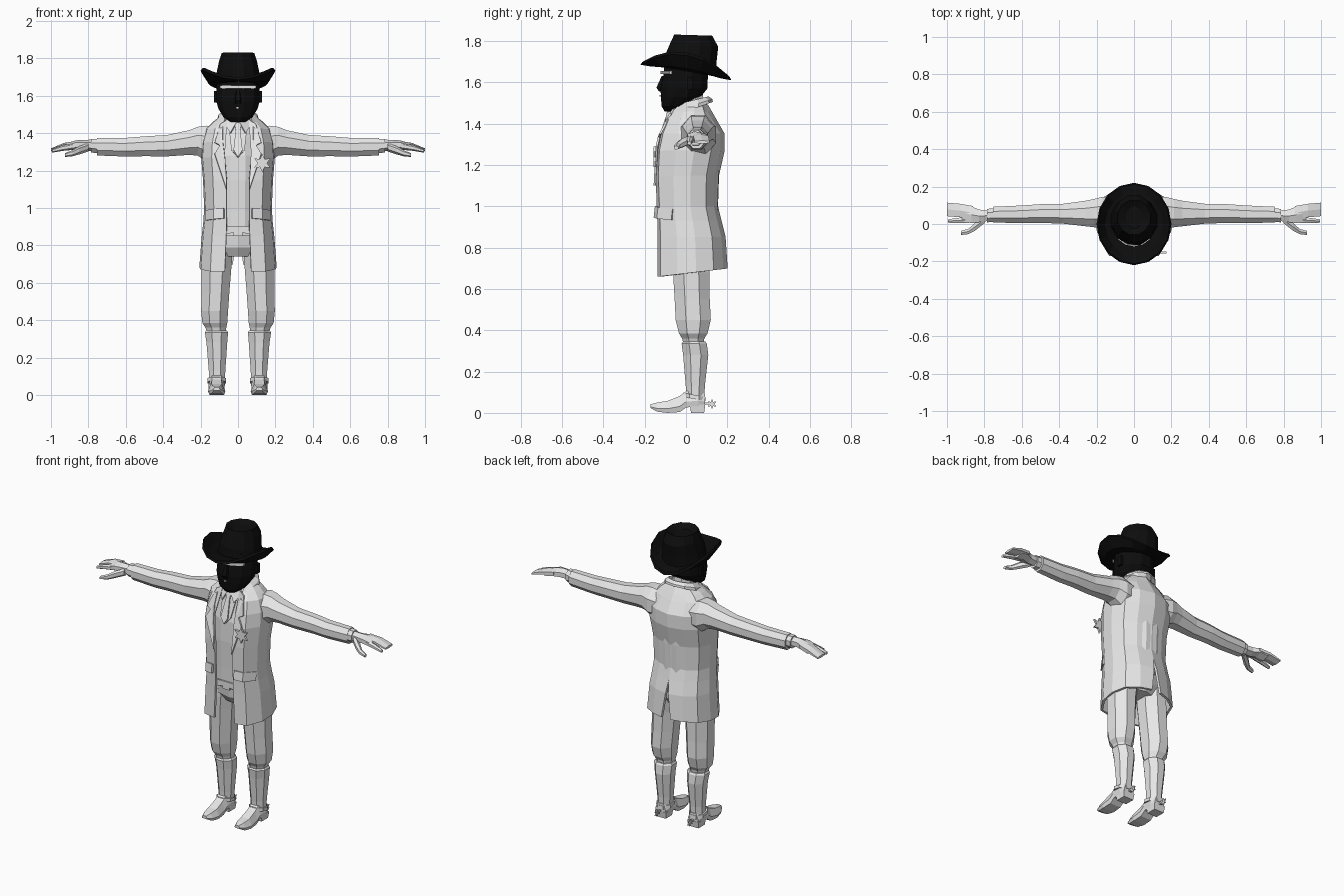
import bpy, bmesh, math
from math import sin, cos, pi


def material(name, v):
    m = bpy.data.materials.new(name)
    m.diffuse_color = (v, v, v, 1)
    return m


GREY = material("light grey", 0.8)
BLACK = material("black", 0.004)


def finish(name, bm, mat, mirror=False, thick=0):
    bmesh.ops.recalc_face_normals(bm, faces=bm.faces[:])
    me = bpy.data.meshes.new(name)
    bm.to_mesh(me)
    bm.free()
    me.materials.append(mat)
    ob = bpy.data.objects.new(name, me)
    bpy.context.collection.objects.link(ob)
    if mirror:
        ob.modifiers.new("mirror", "MIRROR")
    if thick:
        s = ob.modifiers.new("thickness", "SOLIDIFY")
        s.thickness, s.offset = thick, 0
    return ob


def loft(name, rings, mat=GREY, mirror=False, closed=True, caps=True, thick=0):
    """Skin a list of equal-length point rings."""
    bm = bmesh.new()
    rows = [[bm.verts.new(p) for p in r] for r in rings]
    n = len(rows[0])
    for a, b in zip(rows, rows[1:]):
        for i in range(n if closed else n - 1):
            j = (i + 1) % n
            bm.faces.new((a[i], a[j], b[j], b[i]))
    if closed and caps:
        bm.faces.new(rows[0])
        bm.faces.new(rows[-1])
    return finish(name, bm, mat, mirror, thick)


def plate(name, pts, thick=0.009, mat=GREY, mirror=False):
    bm = bmesh.new()
    bm.faces.new([bm.verts.new(p) for p in pts])
    return finish(name, bm, mat, mirror, thick)


def box(name, lo, hi, mat=GREY, mirror=False):
    (a, b, c), (d, e, f) = lo, hi
    loft(name, [[(a, b, z), (d, b, z), (d, e, z), (a, e, z)] for z in (c, f)], mat, mirror)


def zring(z, cx, cy, rx, ry, n=8, tilt=0):
    pts = []
    for i in range(n):
        t = 2 * pi * (i + 0.5) / n
        y = cy + ry * sin(t)
        pts.append((cx + rx * cos(t), y, z + tilt * y))
    return pts


def xring(x, cy, ry, cz, rz, n=8):
    k = 1 / cos(pi / n)
    return [(x, cy + k * ry * cos(2 * pi * (i + .5) / n), cz + k * rz * sin(2 * pi * (i + .5) / n))
            for i in range(n)]


def star(cx, cz, r, n):
    return [(cx + (r if i % 2 == 0 else r * .5) * sin(pi * i / n),
             cz + (r if i % 2 == 0 else r * .5) * cos(pi * i / n)) for i in range(2 * n)]


# Hat: crown with a dented top, and a brim curled up at the sides
loft("hat_crown", [zring(z, 0, cy, rx, ry, 12, t) for z, cy, rx, ry, t in (
    (1.66, .02, .13, .13, -.17), (1.725, .025, .118, .128, -.13), (1.785, .04, .105, .12, -.08),
    (1.83, .035, .09, .095, -.03), (1.805, .035, .045, .06, 0))], BLACK)
brim = []
for rx, ry, z0, curl in ((.115, .12, 1.655, 0), (.16, .17, 1.648, .02), (.2, .22, 1.648, .085),
                         (.192, .212, 1.662, .085), (.155, .165, 1.665, .022), (.115, .12, 1.668, 0)):
    row = []
    for i in range(16):
        t = 2 * pi * i / 16
        y = ry * sin(t)
        row.append((rx * cos(t), y, z0 - .17 * y + curl * cos(t) ** 2))
    brim.append(row)
loft("hat_brim", brim, BLACK, caps=False)

# Head, nose, ears and pale details of the face
loft("head", [zring(z, 0, cy, rx, ry, 12) for z, cy, rx, ry in (
    (1.46, -.075, .04, .03), (1.485, -.06, .08, .06), (1.53, -.025, .108, .1),
    (1.57, -.01, .12, .117), (1.63, -.002, .12, .112), (1.71, .01, .118, .115))], BLACK)
loft("nose", [[(-w, -.1, z), (w, -.1, z), (w * .6, y, z), (-w * .6, y, z)]
              for z, w, y in ((1.555, .022, -.13), (1.575, .022, -.143), (1.63, .012, -.118))], BLACK)
box("ear", (.112, .005, 1.565), (.128, .035, 1.625), BLACK, True)
plate("brow_strip", [(-.095, -.075, 1.64), (-.03, -.118, 1.64), (.03, -.118, 1.64), (.095, -.075, 1.64),
                     (.095, -.075, 1.656), (.03, -.118, 1.656), (-.03, -.118, 1.656), (-.095, -.075, 1.656)])
box("mouth_slit", (-.008, -.129, 1.532), (.004, -.122, 1.54))

# Neck, shirt and waistcoat
loft("neck", [zring(1.4, 0, .025, .075, .075), zring(1.56, 0, .02, .065, .065)])
loft("waistcoat", [zring(z, 0, .02, rx, ry, 12) for z, rx, ry in (
    (.87, .15, .135), (.98, .145, .137), (1.15, .15, .143), (1.28, .15, .14),
    (1.38, .12, .115), (1.46, .075, .08))])
plate("shirt_front", [(0, -.128, 1.27), (.035, -.122, 1.31), (.05, -.075, 1.44), (0, -.085, 1.45)], mirror=True)
plate("tie", [(0, -.14, 1.27), (.024, -.136, 1.31), (.012, -.098, 1.42), (.02, -.085, 1.455),
              (-.02, -.085, 1.455), (-.012, -.098, 1.42), (-.024, -.136, 1.31)], .009)
plate("shirt_collar", [(.005, -.088, 1.46), (.04, -.1, 1.40), (.07, -.06, 1.45), (.055, -.05, 1.49)], mirror=True)
plate("waistcoat_tail", [(0, -.118, .875), (.06, -.118, .86), (.07, -.118, .9), (0, -.118, .9)], mirror=True)

# Hips, belt and buckle
loft("hips", [zring(z, 0, .025, rx, ry, 10) for z, rx, ry in
              ((.74, .1, .08), (.79, .15, .115), (.9, .15, .13))])
loft("belt", [zring(z, 0, .025, .158, .14, 10) for z in (.85, .885)])
box("buckle", (-.025, -.121, .85), (.025, -.112, .888))

# Long coat, open at the front and vented at the back
coat = []
for z, xf, xs, yf, yb, xb in (
        (.675, .07, .2, -.13, .195, .03), (.85, .062, .187, -.13, .185, .008),
        (.93, .06, .178, -.132, .165, 0), (1.0, .06, .174, -.135, .148, 0),
        (1.15, .06, .18, -.14, .153, 0), (1.27, .07, .19, -.135, .18, 0),
        (1.35, .08, .185, -.118, .18, 0), (1.42, .08, .165, -.09, .14, 0),
        (1.455, .072, .13, -.06, .12, 0), (1.49, .065, .085, -.03, .1, 0)):
    d = yb - yf
    tilt = .12 if z < .7 else 0
    coat.append([(x, y, z + tilt * y) for x, y in (
        (xf, yf), (.72 * xs, yf + .012), (.96 * xs, yf + .28 * d), (xs, yf + .55 * d),
        (.86 * xs, yb - .2 * d), (.5 * xs, yb - .02), (xb, yb))])
loft("coat", coat, mirror=True, closed=False, thick=.014)
plate("lapel", [(.058, -.062, 1.47), (.095, -.075, 1.45), (.125, -.125, 1.35), (.098, -.132, 1.335),
                (.125, -.142, 1.29), (.062, -.152, 1.1), (.07, -.135, 1.3)], .01, mirror=True)
loft("coat_collar", [zring(1.46, 0, .03, .115, .1, 10, .35), zring(1.48, 0, .03, .11, .098, 10, .3),
                     zring(1.505, 0, .03, .085, .08, 10, .25), zring(1.46, 0, .03, .08, .07, 10, .25)], caps=False)
loft("pocket_flap", [[(x, y - dy, z - k) for x, y, k in ((.075, -.144, 0), (.126, -.13, .005), (.17, -.062, .012))]
                     for z, dy in ((1.0, 0), (.945, .006))], mirror=True, closed=False, thick=.014)

# Star badge on the chest
plate("badge", [(x, -.152, z) for x, z in star(.13, 1.24, .05, 6)], .012)

# Sleeves and cuffs
loft("sleeve", [xring(*r) for r in (
    (.1, .06, .075, 1.34, .085), (.17, .06, .085, 1.345, .095), (.215, .058, .075, 1.357, .077),
    (.26, .056, .068, 1.35, .066), (.38, .055, .053, 1.333, .057), (.5, .056, .05, 1.33, .053),
    (.6, .052, .047, 1.325, .05), (.755, .05, .042, 1.328, .047))], mirror=True)
loft("cuff", [xring(.745, .047, .036, 1.332, .038), xring(.785, .045, .036, 1.333, .037)], mirror=True)

# Hands: palm, fingers, thumb
hand = {
    "palm": ((.77, .045, .027, 1.335, .026), (.83, .043, .034, 1.336, .025),
             (.87, .05, .045, 1.337, .021), (.92, .058, .045, 1.325, .016)),
    "fingers": ((.86, .06, .036, 1.342, .015), (.93, .072, .036, 1.332, .014), (1.0, .078, .036, 1.311, .007)),
    "forefinger": ((.87, .024, .017, 1.332, .016), (.94, .019, .014, 1.32, .013), (.995, .016, .009, 1.305, .008)),
    "thumb": ((.8, .022, .018, 1.325, .02), (.85, -.015, .021, 1.308, .019),
              (.885, -.04, .014, 1.293, .014), (.925, -.048, .011, 1.283, .009))}
for name, rings in hand.items():
    loft(name, [xring(*r, n=6) for r in rings], mirror=True)

# Trousers bulging over the boots
loft("trouser_leg", [zring(*r) for r in (
    (.32, .115, .037, .05, .05), (.36, .118, .035, .06, .058), (.385, .124, .035, .072, .075),
    (.45, .125, .035, .078, .092), (.55, .12, .03, .08, .092), (.68, .115, .025, .086, .095),
    (.76, .105, .025, .082, .1), (.86, .09, .025, .08, .1))], mirror=True)

# Boots: shaft, foot, heel, strap
loft("boot_shaft", [zring(*r) for r in (
    (.07, .113, .045, .045, .048), (.13, .112, .045, .048, .05), (.28, .113, .047, .06, .066),
    (.335, .115, .04, .067, .066), (.345, .115, .04, .06, .058))], mirror=True)
foot = []
for y, w, zb, zt in ((-.172, .018, .024, .042), (-.14, .036, .006, .05), (-.09, .046, 0, .058),
                     (-.03, .043, .004, .082), (0, .043, .026, .105), (.06, .045, .032, .11), (.092, .035, .035, .09)):
    h = zt - zb
    foot.append([(.114 + k * w, y, zb + f * h) for k, f in
                 ((-.85, 0), (.85, 0), (1, .35), (.6, 1), (-.6, 1), (-1, .35))])
loft("boot_foot", foot, mirror=True)
loft("boot_heel", [zring(0, .114, .056, .048, .045, 4), zring(.04, .114, .056, .055, .053, 4)], mirror=True)
loft("spur_strap", [zring(.075, .114, .04, .054, .06, 8, -.2), zring(.095, .114, .04, .053, .058, 8, -.2)], mirror=True)

# Spurs: shank and star wheel
box("spur_shank", (.109, .085, .04), (.119, .125, .05), mirror=True)
plate("spur_wheel", [(.114, y, z) for y, z in star(.126, .043, .024, 6)], .007, mirror=True)
